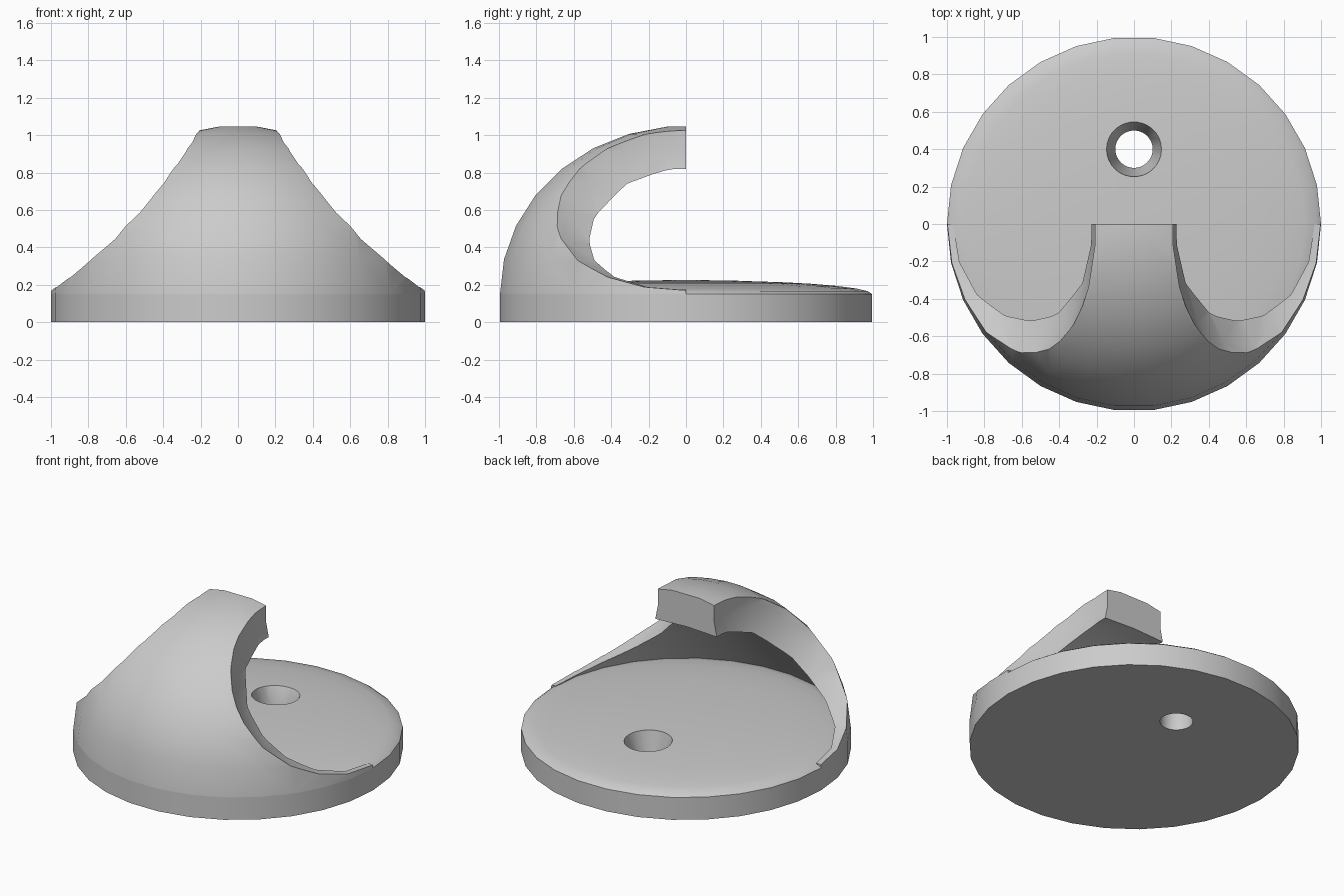
import bpy, bmesh, math

if "Cube" in bpy.data.objects:
    bpy.data.objects.remove(bpy.data.objects["Cube"])

grey = bpy.data.materials.new("plain grey")
grey.diffuse_color = (0.6, 0.6, 0.6, 1)
grey.use_nodes = True
grey.node_tree.nodes["Principled BSDF"].inputs["Base Color"].default_value = grey.diffuse_color
SEG = 30
STEP = 2 * math.pi / SEG


def finish(name, bm):
    bmesh.ops.remove_doubles(bm, verts=bm.verts, dist=1e-5)
    bmesh.ops.recalc_face_normals(bm, faces=bm.faces)
    mesh = bpy.data.meshes.new(name)
    bm.to_mesh(mesh)
    bm.free()
    mesh.materials.append(grey)
    ob = bpy.data.objects.new(name, mesh)
    bpy.context.collection.objects.link(ob)
    return ob


def lathe(name, profile, first=0, count=SEG, closed=False, centre=(0, 0)):
    """Revolve (radius, z) points; a closed profile is a ring section with end caps."""
    bm = bmesh.new()
    rings = []
    for i in range(count + 1):
        a = (first + i) * STEP
        rings.append([bm.verts.new((centre[0] + r * math.cos(a),
                                    centre[1] + r * math.sin(a), z)) for r, z in profile])
    n = len(profile)
    for a, b in zip(rings, rings[1:]):
        for j in range(n if closed else n - 1):
            k = (j + 1) % n
            bm.faces.new((a[j], b[j], b[k], a[k]))
    if closed:
        bm.faces.new(rings[0])
        bm.faces.new(rings[-1])
    bmesh.ops.dissolve_degenerate(bm, dist=1e-5, edges=bm.edges)
    return finish(name, bm)


def cut(ob, cutter):
    mod = ob.modifiers.new("cut", 'BOOLEAN')
    mod.operation = 'DIFFERENCE'
    mod.solver = 'EXACT'
    mod.object = cutter
    bpy.context.view_layer.objects.active = ob
    bpy.ops.object.modifier_apply(modifier=mod.name)
    bpy.data.objects.remove(cutter)


def dome(height, z0):
    """Quarter ellipse from the rim up to a small flat top."""
    lat = [i * STEP for i in range(8)]
    return [(math.cos(t), z0 + height * math.sin(t)) for t in lat]


# base: disc with a shallow domed top
top = dome(0.075, 0.15)
base = lathe("base", [(0, 0), (1, 0)] + top + [(0, top[-1][1])])

# countersunk screw hole through the base
cut(base, lathe("screw_hole", [(0, -0.1), (0.1, -0.1), (0.1, 0.1), (0.147, 0.215),
                               (0.147, 0.4), (0, 0.4)], centre=(0, 0.4)))

# hood: front half of a thick dome shell
outer = dome(0.9, 0.15)
inner = [(0, 0.83), (0.235, 0.82), (0.42, 0.74), (0.5, 0.68), (0.66, 0.55),
         (0.766, 0.43), (0.865, 0.31), (0.92, 0.24), (0.97, 0.165), (0.97, 0.15)]
hood = lathe("hood", outer + [(0, outer[-1][1])] + inner, first=SEG // 2,
             count=SEG // 2, closed=True)

# side openings scooped out by an ellipsoid on each side
for side in (-1, 1):
    bm = bmesh.new()
    bmesh.ops.create_uvsphere(bm, u_segments=SEG, v_segments=SEG // 2, radius=1)
    for v in bm.verts:
        v.co = (side + 0.8 * v.co.x, 1.1 * v.co.y, 1 + 0.83 * v.co.z)
    cut(hood, finish("side_scoop", bm))

# smooth faces, sharp rims
for ob in (base, hood):
    bpy.ops.object.select_all(action='DESELECT')
    ob.select_set(True)
    bpy.context.view_layer.objects.active = ob
    bpy.ops.object.shade_smooth_by_angle(angle=math.radians(30))
